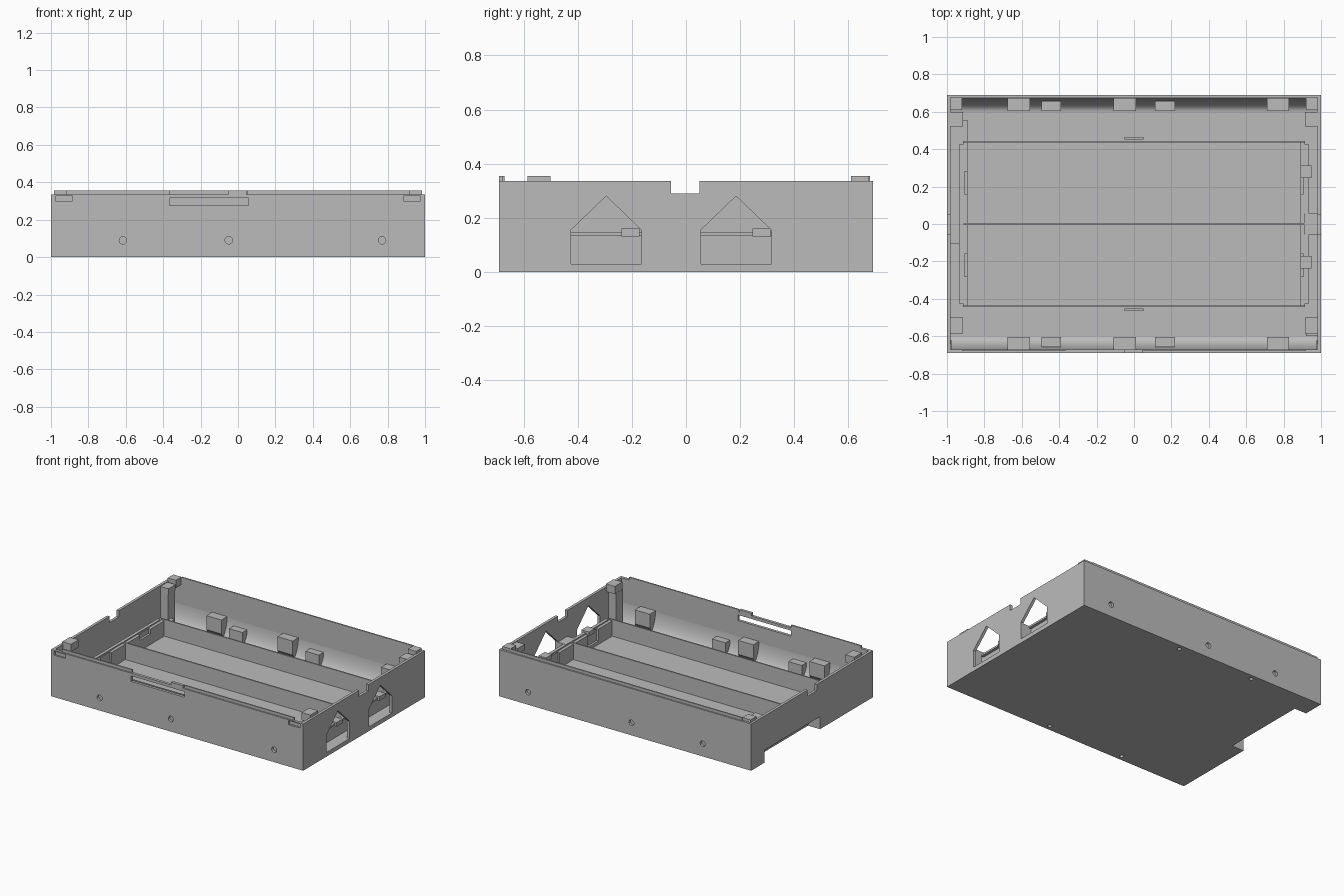
import bpy, bmesh, math

if "Cube" in bpy.data.objects:
    bpy.data.objects.remove(bpy.data.objects["Cube"], do_unlink=True)

grey = bpy.data.materials.new("plain_grey")
grey.use_nodes = True
grey.diffuse_color = (0.5, 0.5, 0.5, 1)
grey.node_tree.nodes["Principled BSDF"].inputs["Base Color"].default_value = (0.5, 0.5, 0.5, 1)


def make(name, bm):
    bmesh.ops.recalc_face_normals(bm, faces=bm.faces)
    mesh = bpy.data.meshes.new(name)
    bm.to_mesh(mesh)
    bm.free()
    mesh.materials.append(grey)
    ob = bpy.data.objects.new(name, mesh)
    bpy.context.collection.objects.link(ob)
    return ob


def box(name, x, y, z):
    bm = bmesh.new()
    bmesh.ops.create_cube(bm, size=1)
    for v in bm.verts:
        for i, (lo, hi) in enumerate((x, y, z)):
            v.co[i] = lo if v.co[i] < 0 else hi
    return make(name, bm)


def prism(name, points, axis, lo, hi):
    """Extrude a 2D outline along an axis; outline uses the other two axes in order."""
    def place(p, t):
        c = list(p)
        c.insert(axis, t)
        return c
    bm = bmesh.new()
    face = bm.faces.new([bm.verts.new(place(p, lo)) for p in points])
    out = bmesh.ops.extrude_face_region(bm, geom=[face])
    for v in out["geom"]:
        if isinstance(v, bmesh.types.BMVert):
            v.co[axis] = hi
    return make(name, bm)


def circle(cx, cy, r, n=20):
    return [(cx + r * math.cos(2 * math.pi * i / n), cy + r * math.sin(2 * math.pi * i / n))
            for i in range(n)]


def cut(ob, cutter):
    mod = ob.modifiers.new("cut", "BOOLEAN")
    mod.operation = "DIFFERENCE"
    mod.solver = "EXACT"
    mod.object = cutter
    bpy.context.view_layer.update()
    deps = bpy.context.evaluated_depsgraph_get()
    mesh = bpy.data.meshes.new_from_object(ob.evaluated_get(deps))
    ob.modifiers.clear()
    ob.data = mesh
    bpy.data.objects.remove(cutter, do_unlink=True)


def span(a, b, s):
    """Range mirrored by sign s."""
    return (a, b) if s > 0 else (-b, -a)


FLOOR, RIM, TOP = 0.03, 0.335, 0.355
BOSSES = (-0.615, -0.05, 0.77)
CATCHES = (-0.442, 0.165)

# Open tray shell
tray = box("tray_shell", (-1, 1), (-0.69, 0.69), (0, RIM))
cut(tray, box("c", (-0.98, 0.98), (-0.67, 0.67), (FLOOR, 1)))

# Wall notches at both ends, side slot and cable recess
cut(tray, box("c", (-2, 2), (-0.055, 0.05), (0.29, 1)))
cut(tray, box("c", (-0.365, 0.057), (-0.8, -0.6), (0.275, 0.315)))
cut(tray, box("c", (-2, -0.905), (-0.09, 0.54), (-1, 0.09)))

# House-shaped windows
for y in (-0.295, 0.185):
    outline = [(y - 0.13, 0.03), (y + 0.13, 0.03), (y + 0.13, 0.155), (y, 0.28), (y - 0.13, 0.155)]
    cut(tray, prism("c", outline, 0, 0.975, 1.1))

# Screw holes in the long walls, small holes in the base, corner recesses
for s in (-1, 1):
    for x in BOSSES:
        cut(tray, prism("c", circle(x, 0.09, 0.02), 1, *span(0.66, 0.8, s)))
    for x in CATCHES:
        cut(tray, prism("c", circle(x, s * 0.652, 0.014), 2, -0.1, 0.1))
    cut(tray, box("c", span(0.885, 0.975, s), (-0.8, -0.678), (0.30, 0.328)))

# Long wall details, mirrored front to back
for s, side in ((-1, "front"), (1, "back")):
    # Concave curve between wall and floor
    arc = [(s * (0.60 + 0.072 * math.sin(a)), FLOOR + 0.17 * (1 - math.cos(a)))
           for a in (i * math.pi / 24 for i in range(13))]
    cove = prism(side + "_cove", arc + [(s * 0.672, FLOOR - 0.005), (s * 0.60, FLOOR - 0.005)],
                 0, -0.978, 0.978)
    bpy.ops.object.select_all(action="DESELECT")
    cove.select_set(True)
    bpy.context.view_layer.objects.active = cove
    bpy.ops.object.shade_smooth_by_angle()

    for x in BOSSES:
        prism(side + "_screw_boss", [(s * 0.672, 0.02), (s * 0.64, 0.02), (s * 0.605, 0.07),
                                     (s * 0.605, 0.17), (s * 0.672, 0.17)], 0, x - 0.06, x + 0.06)
    for x in CATCHES:
        box(side + "_small_block", (x - 0.053, x + 0.053), span(0.605, 0.658, s), (0.025, 0.125))

    # Battery bay side rib and locating tab
    box(side + "_bay_rib", (-0.915, 0.915), span(0.435, 0.445, s), (0.02, 0.15))
    box(side + "_floor_tab", (-0.05, 0.05), span(0.452, 0.465, s), (0.02, 0.06))

box("centre_rib", (-0.915, 0.915), (-0.005, 0.005), (0.02, 0.15))

# Raised lips and latch tab along the rims
box("back_lip", (-0.92, 0.92), (0.67, 0.68), (RIM - 0.01, TOP))
box("front_lip_right", (-0.92, -0.365), (-0.68, -0.67), (RIM - 0.01, TOP))
box("front_lip_left", (0.05, 0.92), (-0.68, -0.67), (RIM - 0.01, TOP))
box("latch_tab", (-0.05, 0.045), (-0.69, -0.67), (RIM - 0.015, TOP))

# Corner clips and posts
for s, side in ((-1, "right"), (1, "left")):
    box(side + "_back_clip", span(0.92, 0.985, s), (0.61, 0.675), (0.30, TOP))
    box(side + "_front_clip", span(0.915, 0.985, s), (-0.585, -0.50), (0.30, TOP))
    box(side + "_back_block", span(0.915, 0.985, s), (0.52, 0.60), (0.29, 0.33))
    tall_y = (-0.60, -0.52) if s > 0 else (0.52, 0.60)
    post = box(side + "_post", span(0.92, 0.985, s), tall_y, (0.02, 0.295))
    cut(post, prism("c", circle(s * 0.945, sum(tall_y) / 2, 0.016), 2, 0.2, 0.5))

# Battery bay end walls and contact holders
for s, side in ((-1, "right"), (1, "left")):
    box(side + "_end_sill", span(0.89, 0.915, s), (-0.44, 0.44), (0.02, 0.055))
    for lo, hi in ((-0.44, -0.28), (-0.16, 0.16), (0.28, 0.44)):
        box(side + "_end_wall", span(0.89, 0.912, s), (lo, hi), (0.05, 0.14))
    box(side + "_end_beam", span(0.905, 0.915, s), (-0.44, 0.44), (0.055, 0.14))
    box(side + "_contact_shelf", span(0.912, 0.935, s), (-0.425, 0.425), (0.135, 0.148))
for y in (-0.205, 0.28):
    box("contact_clip", (0.89, 0.95), (y - 0.034, y + 0.034), (0.13, 0.16))
box("centre_contact_block", (0.912, 0.985), (-0.055, 0.055), (0.02, 0.15))

# Cover of the cable recess
box("recess_cover", (-0.985, -0.89), (-0.105, 0.555), (0.09, 0.105))
box("recess_inner_wall", (-0.905, -0.89), (-0.105, 0.555), (0.01, 0.1))
for lo in (-0.105, 0.54):
    box("recess_end_wall", (-0.985, -0.89), (lo, lo + 0.015), (0.01, 0.1))
